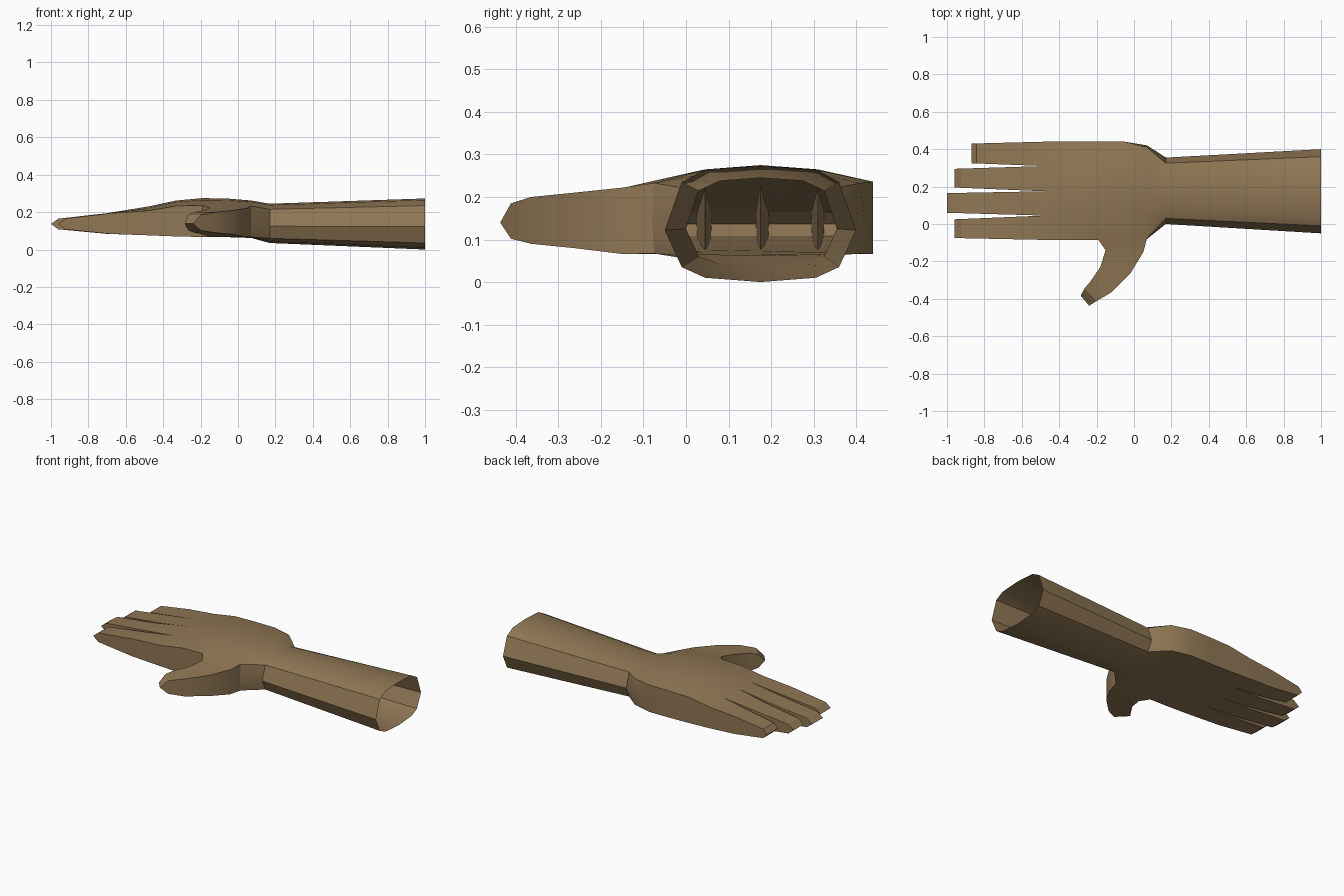
import bpy, bmesh, math

cube = bpy.data.objects.get("Cube")
if cube:
    bpy.data.objects.remove(cube, do_unlink=True)

skin = bpy.data.materials.new("tan_skin")
skin.use_nodes = True
COLOUR = (0.28, 0.185, 0.09, 1)
skin.diffuse_color = COLOUR
bsdf = skin.node_tree.nodes["Principled BSDF"]
bsdf.inputs["Base Color"].default_value = COLOUR
bsdf.inputs["Roughness"].default_value = 0.8

bm = bmesh.new()


def loft(rings, skip=lambda step, side: False):
    """Join closed rings of points with quads, leaving out skipped ones."""
    rows = [[bm.verts.new(p) for p in ring] for ring in rings]
    n = len(rings[0])
    for s, (a, b) in enumerate(zip(rows, rows[1:])):
        for i in range(n):
            if not skip(s, i):
                j = (i + 1) % n
                bm.faces.new((a[i], a[j], b[j], b[i]))


def section(x, ys, side_lo, side_hi, top, bottom, side_z):
    """Twelve-sided section: five top points, five below, one each side.
    top and bottom list edge, inner and middle heights."""
    t = [top[k] for k in (0, 1, 2, 1, 0)]
    b = [bottom[k] for k in (0, 1, 2, 1, 0)]
    upper = [(x, y, z) for y, z in zip(ys, t)]
    lower = [(x, y, z) for y, z in zip(ys, b)]
    return upper + [(x, side_hi, side_z)] + lower[::-1] + [(x, side_lo, side_z)]


# Forearm, wrist and palm: x, column y, side y, top z, bottom z, side z
wide = (-0.085, 0.045, 0.175, 0.31, 0.44)
body = [
    section(1.0, (-0.01, 0.045, 0.175, 0.305, 0.36), -0.05, 0.40,
            (0.235, 0.265, 0.273), (0.035, 0.01, 0.0), 0.122),
    section(0.17, (0.03, 0.08, 0.175, 0.275, 0.325), 0.0, 0.355,
            (0.215, 0.238, 0.245), (0.06, 0.042, 0.035), 0.125),
    section(0.07, (-0.075, 0.045, 0.175, 0.305, 0.41), -0.08, 0.42,
            (0.233, 0.255, 0.262), (0.067, 0.065, 0.062), 0.14),
    section(-0.05, wide, -0.085, 0.44, (0.236, 0.263, 0.272), (0.066, 0.066, 0.066), 0.15),
    section(-0.19, wide, -0.085, 0.44, (0.236, 0.265, 0.275), (0.067, 0.07, 0.07), 0.15),
    section(-0.33, wide, -0.085, 0.44, (0.233, 0.255, 0.262), (0.07, 0.072, 0.073), 0.15),
    section(-0.48, wide, -0.085, 0.44, (0.208, 0.22, 0.23), (0.076, 0.076, 0.076), 0.14),
]
# The palm side is left open where the thumb joins
loft(body, lambda step, side: step in (2, 3) and side in (10, 11))

# Four fingers growing from neighbouring columns of the knuckle section
knuckle = body[-1]
fingers = [(-0.96, -0.075, 0.025), (-1.0, 0.06, 0.165),
           (-0.96, 0.195, 0.295), (-0.87, 0.325, 0.43)]
for i, (tip, lo, hi) in enumerate(fingers):
    root = [knuckle[i], knuckle[i + 1], knuckle[9 - i], knuckle[10 - i]]
    rings = [root]
    length = -0.48 - tip
    for f, top, bottom in ((0.43, 0.194, 0.084), (0.925, 0.165, 0.108), (1, 0.137, 0.137)):
        x = -0.48 - f * length
        y0 = root[0][1] + (lo - root[0][1]) * f
        y1 = root[1][1] + (hi - root[1][1]) * f
        rings.append([(x, y0, top), (x, y1, top), (x, y1, bottom), (x, y0, bottom)])
    loft(rings)

# Thumb: wrist-side point, finger-side point, top z, bottom z
base = [body[k][0] for k in (2, 3, 4)] + [body[k][10] for k in (4, 3, 2)]
thumb = [base]
for (ax, ay), (cx, cy), top, bottom in (
        ((0.05, -0.15), (-0.152, -0.14), 0.222, 0.066),
        ((-0.02, -0.265), (-0.18, -0.23), 0.21, 0.08),
        ((-0.12, -0.365), (-0.235, -0.31), 0.20, 0.09),
        ((-0.20, -0.412), (-0.265, -0.345), 0.185, 0.102),
        ((-0.24, -0.437), (-0.285, -0.383), 0.14, 0.14)):
    row = [(ax, ay), ((ax + cx) / 2, (ay + cy) / 2), (cx, cy)]
    thumb.append([(x, y, top) for x, y in row] + [(x, y, bottom) for x, y in row[::-1]])
loft(thumb)

# Weld the parts into one skin
bmesh.ops.remove_doubles(bm, verts=bm.verts, dist=0.0005)
loose = [v for v in bm.verts if not v.link_faces]
bmesh.ops.delete(bm, geom=loose, context='VERTS')
bmesh.ops.recalc_face_normals(bm, faces=bm.faces)

mesh = bpy.data.meshes.new("hand_and_forearm")
bm.to_mesh(mesh)
bm.free()
mesh.materials.append(skin)
obj = bpy.data.objects.new("hand_and_forearm", mesh)
bpy.context.collection.objects.link(obj)
bpy.ops.object.select_all(action='DESELECT')
obj.select_set(True)
bpy.context.view_layer.objects.active = obj
bpy.ops.object.shade_smooth_by_angle(angle=math.radians(30))
